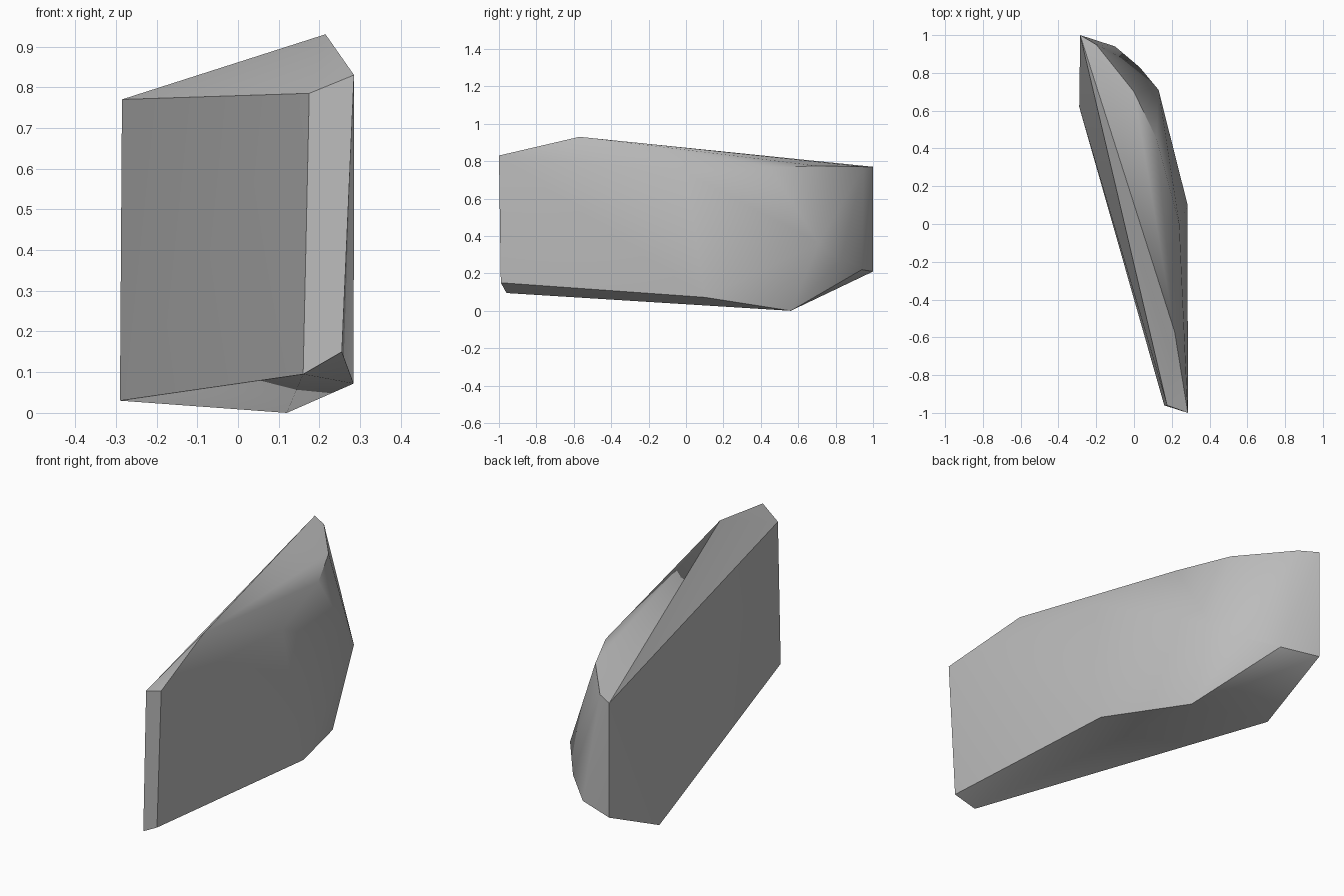
import bpy
import bmesh
import math

# Remove the default cube
default_cube = bpy.data.objects.get("Cube")
if default_cube:
    bpy.data.objects.remove(default_cube, do_unlink=True)


def make_material(name, colour):
    """Create a plain flat-coloured material."""
    material = bpy.data.materials.new(name)
    material.use_nodes = True
    material.diffuse_color = colour
    shader = material.node_tree.nodes["Principled BSDF"]
    shader.inputs["Base Color"].default_value = colour
    return material


def make_chipped_stone(name, corners, material):
    """Wrap a closed faceted skin around the stone's corner points."""
    bm = bmesh.new()
    for corner in corners:
        bm.verts.new(corner)
    bmesh.ops.convex_hull(bm, input=bm.verts[:])
    loose = [v for v in bm.verts if not v.link_faces]
    bmesh.ops.delete(bm, geom=loose, context="VERTS")
    bmesh.ops.recalc_face_normals(bm, faces=bm.faces[:])
    mesh = bpy.data.meshes.new(name)
    bm.to_mesh(mesh)
    bm.free()
    mesh.materials.append(material)
    stone = bpy.data.objects.new(name, mesh)
    bpy.context.collection.objects.link(stone)
    return stone


# Broad split face of the slab
split_face = [(-.285, 1, .77), (.175, -.96, .785), (.16, -.96, .095),
              (-.29, .62, .03), (-.285, 1, .21)]

# Narrow front end and the peak behind it
front_end = [(.285, -1, .83), (.255, -.99, .15), (.215, -.57, .93)]

# Worn upper shoulder curving round to the back
shoulder = [(-.2, .95, .77), (0, .7, .775), (.12, .45, .765), (.24, 0, .74)]

# Rounded lower back and the underside corners
lower_back = [(.13, .71, .36), (.03, .83, .27), (-.1, .94, .22),
              (.12, .56, 0), (.284, .1, .072)]

stone_grey = make_material("stone grey", (.5, .5, .5, 1))
slab = make_chipped_stone("stone_slab",
                          split_face + front_end + shoulder + lower_back,
                          stone_grey)

# Soften shallow facets and keep the chipped edges crisp
bpy.ops.object.select_all(action="DESELECT")
slab.select_set(True)
bpy.context.view_layer.objects.active = slab
bpy.ops.object.shade_smooth_by_angle(angle=math.radians(30))
